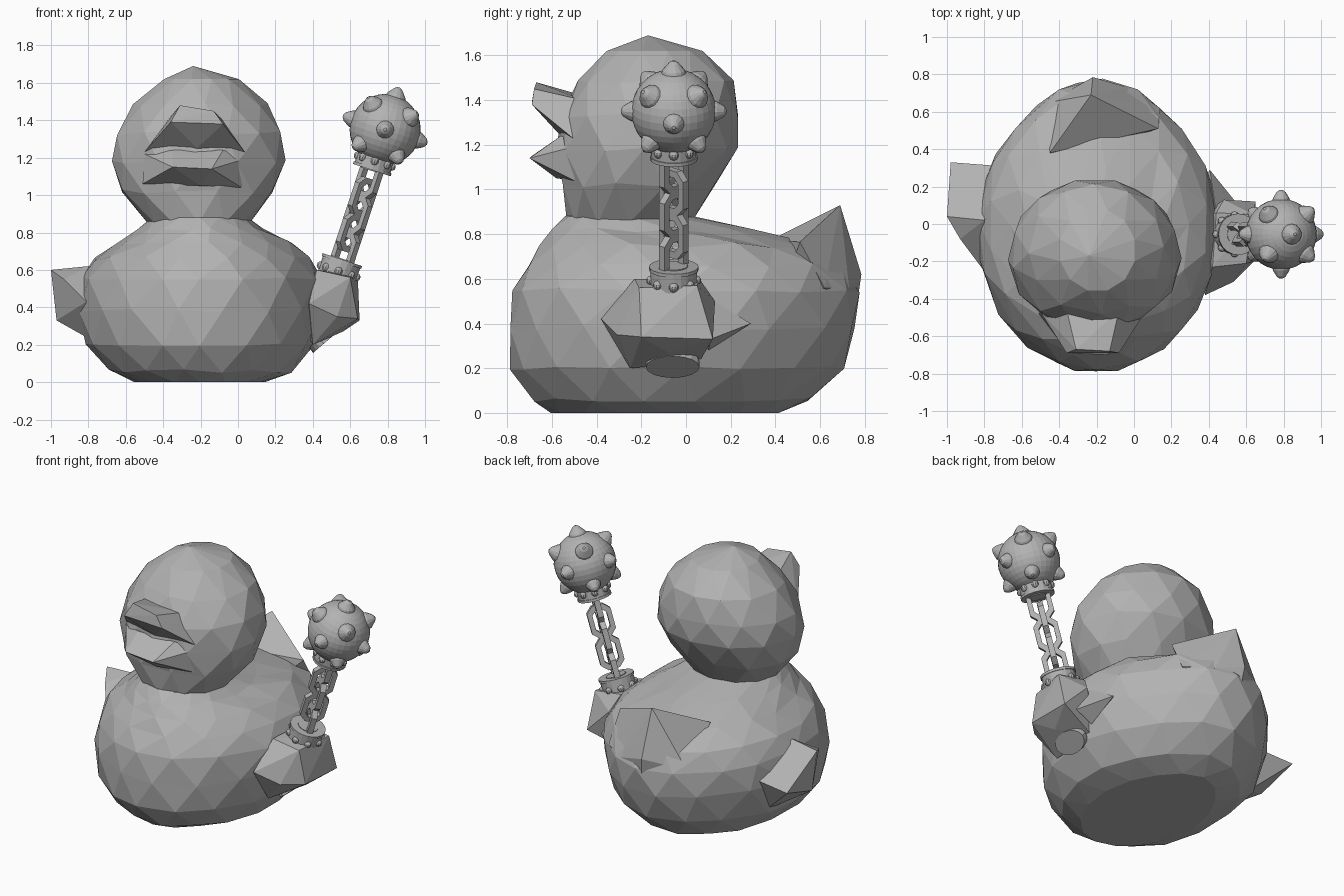
import bpy, bmesh, math, random
from mathutils import Vector, Matrix

if "Cube" in bpy.data.objects:
    bpy.data.objects.remove(bpy.data.objects["Cube"])

random.seed(4)
grey = bpy.data.materials.new("plain grey")
grey.diffuse_color = (0.45, 0.45, 0.45, 1)
grey.use_nodes = True
grey.node_tree.nodes["Principled BSDF"].inputs["Base Color"].default_value = grey.diffuse_color


def finish(bm, name):
    bmesh.ops.recalc_face_normals(bm, faces=bm.faces)
    me = bpy.data.meshes.new(name)
    bm.to_mesh(me)
    bm.free()
    me.materials.append(grey)
    ob = bpy.data.objects.new(name, me)
    bpy.context.collection.objects.link(ob)
    return ob


def faceted_loft(name, rows, n, apex, taper=0):
    """Staggered rings (z, x0, x1, y0, y1) joined by triangles, closed by an apex."""
    bm = bmesh.new()
    rings = []
    for i, (z, x0, x1, y0, y1) in enumerate(rows):
        ring = []
        inner = 0 < i < len(rows) - 1
        for j in range(n):
            a = 2 * math.pi * (j + 0.5 * (i % 2) + (random.uniform(-.15, .15) if inner else 0)) / n
            dz = random.uniform(-.012, .012) if inner else 0
            r = 1.01 - (taper * math.sin(2 * a) ** 2 if math.sin(a) > 0 else 0)
            ring.append(bm.verts.new(((x0 + x1) / 2 + (x1 - x0) / 2 * r * math.cos(a),
                                      (y0 + y1) / 2 + (y1 - y0) / 2 * r * math.sin(a), z + dz)))
        rings.append(ring)
    for i in range(len(rings) - 1):
        a, b = rings[i], rings[i + 1]
        for j in range(n):
            k = (j + 1) % n
            if i % 2 == 0:
                bm.faces.new((a[j], a[k], b[j]))
                bm.faces.new((a[k], b[k], b[j]))
            else:
                bm.faces.new((a[j], b[k], b[j]))
                bm.faces.new((a[j], a[k], b[k]))
    bm.faces.new(rings[0])
    top = bm.verts.new(apex)
    for j in range(n):
        bm.faces.new((rings[-1][j], rings[-1][(j + 1) % n], top))
    return finish(bm, name)


def hull(name, pts):
    bm = bmesh.new()
    vs = [bm.verts.new(p) for p in pts]
    res = bmesh.ops.convex_hull(bm, input=vs)
    junk = [v for v in res["geom_interior"] if isinstance(v, bmesh.types.BMVert)]
    bmesh.ops.delete(bm, geom=junk, context='VERTS')
    return finish(bm, name)


# Body and head
faceted_loft("body", [
    (0.00, -.55, .14, -.60, .41), (0.06, -.70, .29, -.69, .56),
    (0.20, -.81, .41, -.78, .70), (0.38, -.85, .45, -.79, .76),
    (0.55, -.83, .45, -.77, .77), (0.66, -.77, .39, -.71, .72),
    (0.75, -.65, .29, -.65, .58), (0.82, -.54, .14, -.60, .30),
    (0.88, -.46, .05, -.54, .03)], 16, (-.2, -.25, .92), .05)
faceted_loft("head", [
    (0.85, -.48, .06, -.53, .02), (1.02, -.63, .20, -.56, .14),
    (1.18, -.67, .25, -.58, .23), (1.33, -.65, .235, -.56, .24),
    (1.48, -.56, .155, -.48, .21), (1.62, -.40, .01, -.36, .08)],
    12, (-.24, -.17, 1.69))

# Tail
hull("tail", [(-.23, .69, .93), (-.45, .38, .775), (.13, .51, .765), (.14, .62, .56),
              (-.03, .73, .56), (-.22, .785, .62), (-.46, .65, .56),
              (-.2, .76, .45), (-.2, .4, .45)])

# Open beak
hull("upper_beak", [(-.5, -.47, 1.23), (.06, -.47, 1.2), (-.36, -.46, 1.42), (-.08, -.46, 1.40),
                    (-.31, -.67, 1.48), (-.13, -.68, 1.45), (-.36, -.69, 1.39),
                    (-.08, -.69, 1.38), (-.22, -.57, 1.25), (-.2, -.4, 1.3)])
hull("lower_beak", [(-.5, -.47, 1.22), (.06, -.47, 1.2), (-.35, -.56, 1.24), (-.08, -.56, 1.24),
                    (-.35, -.69, 1.15), (-.14, -.70, 1.14), (-.51, -.48, 1.06),
                    (.02, -.50, 1.04), (-.2, -.58, 1.05), (-.2, -.4, 1.15)])

# Wings
hull("left_wing", [(-1, .04, .6), (-.8, .02, .62), (-.72, .31, .44), (-.98, .33, .42),
                   (-.97, .05, .33), (-.81, -.24, .43), (-.74, -.1, .2), (-.93, -.08, .55),
                   (-.74, .2, .2), (-.7, .1, .4)])
hull("right_wing", [(.38, -.38, .42), (.42, -.23, .6), (.60, -.21, .56), (.64, .05, .57),
                    (.44, .06, .6), (.65, .12, .33), (.48, .13, .5), (.64, -.2, .34),
                    (.53, -.31, .35), (.40, -.25, .2), (.38, .06, .23), (.56, -.08, .27),
                    (.3, 0, .4)])
hull("right_wing_root", [(.44, .06, .54), (.50, .12, .4), (.405, .29, .4), (.42, .1, .28),
                         (.55, .11, .33), (.3, .1, .4)])

# Flail frame: local z runs along the tilted handle
TILT = math.radians(18.2)
FLAIL = Matrix.Translation((.54, -.055, .6)) @ Matrix.Rotation(TILT, 4, 'Y')


def cone(bm, r1, r2, z0, z1, seg=20, base=Matrix()):
    bmesh.ops.create_cone(bm, cap_ends=True, segments=seg, radius1=r1, radius2=r2, depth=z1 - z0,
                          matrix=base @ Matrix.Translation((0, 0, (z0 + z1) / 2)))


# Riveted collars
for name, r, z0, z1, flip in (("lower_collar", .105, -.045, .05, 1),
                              ("upper_collar", .100, .57, .635, -1)):
    bm = bmesh.new()
    mid = (z0 + z1) / 2
    cone(bm, r, r, z0, z1)
    lip = z1 if flip > 0 else z0
    cone(bm, r + .006, r + .006, lip - .008, lip + .008)
    cone(bm, r * .6, r * .6, mid - .045, mid + .06)
    for k in range(8):
        a = 2 * math.pi * k / 8
        bmesh.ops.create_uvsphere(bm, u_segments=10, v_segments=8, radius=.022,
                                  matrix=Matrix.Translation((r * .96 * math.cos(a), r * .96 * math.sin(a), mid - .01 * flip)))
    bm.transform(FLAIL)
    finish(bm, name)

# Chain: elongated eight-sided links, alternately turned
PATH = [(.06, -.055), (.06, .055), (.028, .088), (-.028, .088),
        (-.06, .055), (-.06, -.055), (-.028, -.088), (.028, -.088)]
for i in range(5):
    bm = bmesh.new()
    loops = []
    for x, z in PATH:
        p = Vector((x, 0, z))
        out = Vector((x * 1.2, 0, z * .8)).normalized()
        side = Vector((0, 1, 0))
        loops.append([bm.verts.new(p + out * (.025 * math.cos(a)) + side * (.025 * math.sin(a)))
                      for a in [math.pi / 4 + math.pi / 2 * q for q in range(4)]])
    for j in range(8):
        a, b = loops[j], loops[(j + 1) % 8]
        for q in range(4):
            bm.faces.new((a[q], a[(q + 1) % 4], b[(q + 1) % 4], b[q]))
    turn = math.radians(45 if i % 2 else -45)
    bm.transform(FLAIL @ Matrix.Translation((0, 0, .105 + i * .102)) @ Matrix.Rotation(turn, 4, 'Z'))
    finish(bm, "chain_link")

# Spiked ball
BALL = FLAIL @ Matrix.Translation((0, 0, .79))
bm = bmesh.new()
bmesh.ops.create_uvsphere(bm, u_segments=32, v_segments=18, radius=.19, matrix=BALL)
finish(bm, "flail_ball")
dirs = [(0, 90)] + [(45 + 90 * k, e) for k in range(4) for e in (35, -38)] + [(90 * k, 0) for k in range(4)]
bm = bmesh.new()
for az, el in dirs:
    a, e = math.radians(az), math.radians(el)
    d = Vector((math.cos(a) * math.cos(e), math.sin(a) * math.cos(e), math.sin(e)))
    base = BALL @ d.to_track_quat('Z', 'Y').to_matrix().to_4x4()
    w = 1.1 if el > 0 else .95
    cone(bm, .052 * w, .046 * w, .175, .194, 14, base)
    cone(bm, .046 * w, .024, .194, .226, 14, base)
    cone(bm, .024, .008, .226, .237, 14, base)
finish(bm, "ball_spikes")

# Handle end, a plain oval showing under the wing
bm = bmesh.new()
cone(bm, 1, 1, -.03, .006, 16)
bm.transform(Matrix.Translation((.455, -.06, .21)) @ Vector((.65, 0, -.76)).to_track_quat('Z', 'Y').to_matrix().to_4x4()
             @ Matrix.Diagonal((.12, .075, 1, 1)))
finish(bm, "handle_end")
